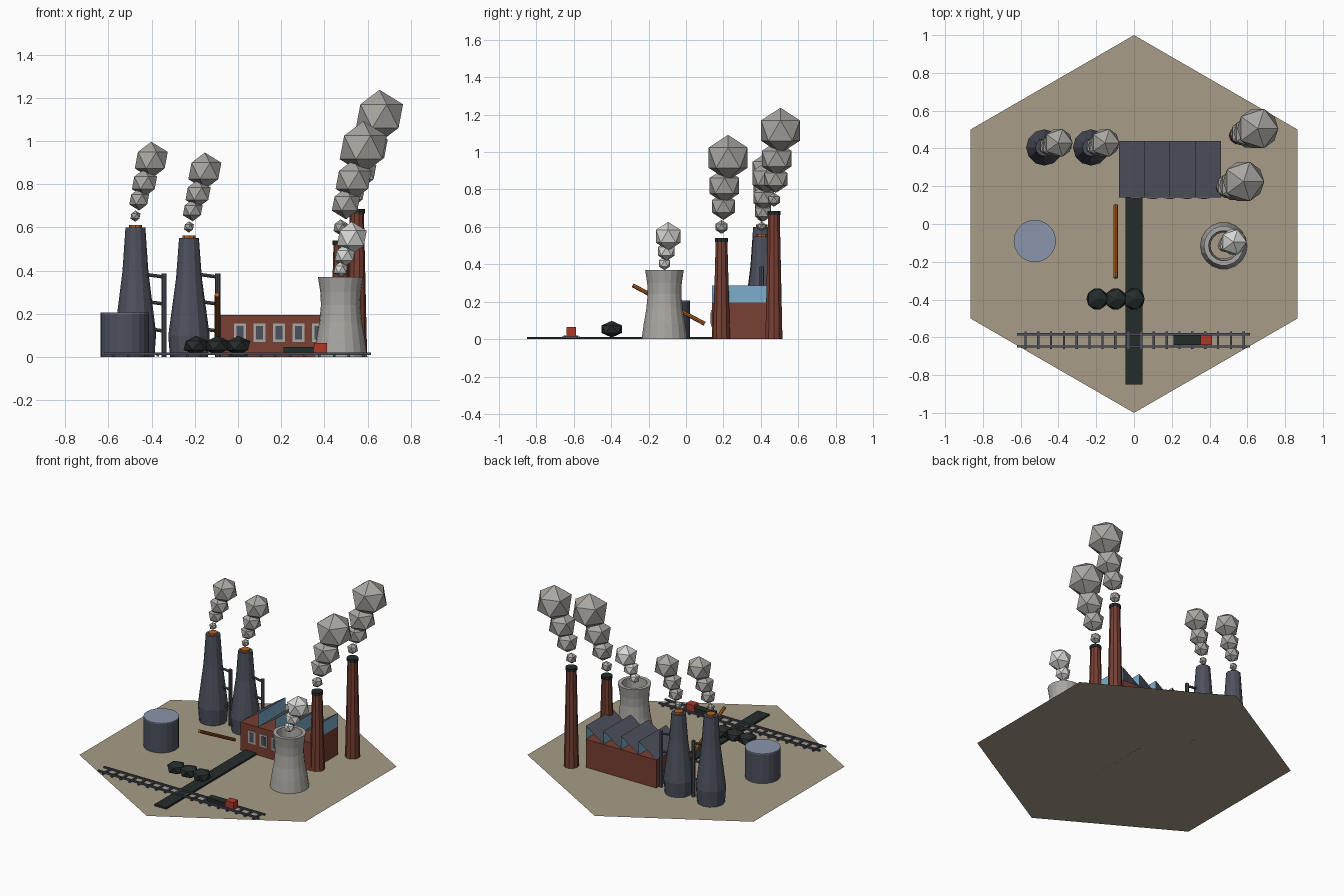
import bpy, bmesh, math
from mathutils import Vector

cube = bpy.data.objects.get("Cube")
if cube:
    bpy.data.objects.remove(cube, do_unlink=True)


def material(name, r, g, b):
    m = bpy.data.materials.new(name)
    m.use_nodes = True
    m.diffuse_color = (r, g, b, 1)
    m.node_tree.nodes["Principled BSDF"].inputs["Base Color"].default_value = (r, g, b, 1)
    return m


SAND = material("sand", .39, .335, .245)
SLATE = material("slate steel", .075, .083, .11)
BRICK = material("brick red", .19, .05, .033)
COAL = material("coal black", .018, .025, .024)
ORANGE = material("hot orange", .45, .13, .02)
CONCRETE = material("concrete grey", .4, .385, .36)
STEAM = material("steam white", .68, .68, .67)
GLASS = material("glass blue", .2, .42, .6)
LID = material("pale steel", .25, .3, .41)
RED = material("signal red", .43, .04, .022)


def finish(name, bm, *mats):
    me = bpy.data.meshes.new(name)
    bm.to_mesh(me)
    bm.free()
    for m in mats:
        me.materials.append(m)
    ob = bpy.data.objects.new(name, me)
    bpy.context.collection.objects.link(ob)
    return ob


def box(name, mat, x0, x1, y0, y1, z0, z1):
    bm = bmesh.new()
    bmesh.ops.create_cube(bm, size=1)
    for v in bm.verts:
        v.co = (x1 if v.co.x > 0 else x0, y1 if v.co.y > 0 else y0, z1 if v.co.z > 0 else z0)
    return finish(name, bm, mat)


def lathe(name, mat, x, y, profile, sides=16, caps=True):
    """Stack of rings from (radius, height) pairs."""
    bm = bmesh.new()
    rings = []
    for r, z in profile:
        angles = [math.tau * i / sides for i in range(sides)]
        rings.append([bm.verts.new((x + r * math.cos(a), y + r * math.sin(a), z)) for a in angles])
    for low, high in zip(rings, rings[1:]):
        for i in range(sides):
            j = (i + 1) % sides
            bm.faces.new((low[i], low[j], high[j], high[i]))
    if caps:
        bm.faces.new(rings[0][::-1])
        bm.faces.new(rings[-1])
    return finish(name, bm, mat)


def tube(name, mat, a, b, r):
    a, b = Vector(a), Vector(b)
    bm = bmesh.new()
    bmesh.ops.create_cone(bm, cap_ends=True, segments=8, radius1=r, radius2=r, depth=(b - a).length)
    ob = finish(name, bm, mat)
    ob.location = (a + b) / 2
    ob.rotation_euler = (b - a).to_track_quat('Z', 'Y').to_euler()
    return ob


def ball(name, mat, centre, r, squash=1):
    bm = bmesh.new()
    bmesh.ops.create_icosphere(bm, subdivisions=1, radius=r)
    for v in bm.verts:
        v.co.z *= squash
        v.co += Vector(centre)
    return finish(name, bm, mat)


PUFFS = [(0, 0, .06, .037), (.025, .01, .17, .073), (.06, .015, .28, .093), (.105, .035, .43, .122)]


def plume(name, x, y, z, s):
    for dx, dy, dz, r in PUFFS:
        ball(name, CONCRETE, (x + dx * s, y + dy * s, z + dz * s), r * s)


# Ground plate
bm = bmesh.new()
bm.faces.new([bm.verts.new((math.sin(-i * math.pi / 3), math.cos(i * math.pi / 3), 0)) for i in range(6)])
finish("ground", bm, SAND)

# Factory hall
X0, X1, Y0, Y1, WALL = -.08, .46, .14, .44, .195
box("factory_hall", BRICK, X0, X1, Y0, Y1, 0, WALL)

# Open sawtooth roof: sloping sheets and upright glazing
bm = bmesh.new()
step = (X1 - X0) / 4
for i in range(4):
    a, b = X0 + i * step, X0 + (i + 1) * step
    for glazed, (p, q) in enumerate([((a, WALL), (b, .287)), ((b, .287), (b, WALL))]):
        corners = [(p[0], Y0, p[1]), (q[0], Y0, q[1]), (q[0], Y1, q[1]), (p[0], Y1, p[1])]
        face = bm.faces.new([bm.verts.new(c) for c in corners])
        face.material_index = glazed
finish("sawtooth_roof", bm, SLATE, GLASS)

# Front windows
for i in range(5):
    x = .01 + .09 * i
    box("window_frame", CONCRETE, x - .028, x + .028, Y0 - .005, Y0, .068, .155)
    box("window_pane", SLATE, x - .016, x + .016, Y0 - .008, Y0, .08, .143)

# Brick chimneys
for x, y, h in [(.475, .19, .54), (.55, .47, .685)]:
    lathe("brick_chimney", BRICK, x, y, [(.048, 0), (.033, h - .02)], 10)
    lathe("chimney_cap", COAL, x, y, [(.037, h - .022), (.037, h)], 10)
    plume("chimney_smoke", x, y, h, 1)

# Furnaces with side pipes
for x, h in [(-.475, .6), (-.227, .55)]:
    y = .405
    lathe("furnace", SLATE, x, y, [(.088, 0), (.096, h * .18), (.06, h * .66), (.046, h)], 12)
    lathe("furnace_glow", ORANGE, x, y, [(.03, h), (.03, h + .012)], 8)
    plume("furnace_smoke", x, y, h + .01, .7)
    px = x + .133
    tube("furnace_downpipe", SLATE, (px, y, 0), (px, y, .387), .012)
    for z in (.375, .25, .125):
        tube("furnace_crosspipe", SLATE, (x + .04, y, z + .008), (px, y, z - .005), .008)

# Cooling tower with open, thick rim
lathe("cooling_tower", CONCRETE, .475, -.115,
      [(.124, 0), (.113, .08), (.099, .16), (.091, .24), (.094, .3), (.105, .37),
       (.08, .37), (.07, .25), (.09, .02)], 18, caps=False)
for x, y, z, r in [(.475, -.115, .405, .036), (.495, -.105, .47, .052), (.527, -.095, .55, .077)]:
    ball("tower_steam", STEAM, (x, y, z), r)

# Storage tank
lathe("storage_tank", SLATE, -.525, -.09, [(.112, 0), (.112, .2)], 20)
lathe("tank_lid", LID, -.525, -.09, [(.112, .2), (.112, .206)], 20)

# Coal belt, coal heaps and loading arm
box("coal_belt", COAL, -.045, .045, -.85, Y0, 0, .012)
for x in (-.195, -.097, 0):
    ball("coal_heap", COAL, (x, -.397, .053), .064, .7)
tube("loading_arm", ORANGE, (-.097, -.285, .288), (-.097, .1, .082), .011)

# Railway
for y in (-.583, -.648):
    box("rail", SLATE, -.62, .615, y - .006, y + .006, .01, .02)
for i in range(18):
    x = -.575 + .068 * i
    box("sleeper", SLATE, x - .006, x + .006, -.662, -.568, .002, .013)

# Train
box("coal_wagon", COAL, .21, .352, -.64, -.588, .012, .046)
box("locomotive", RED, .352, .412, -.64, -.588, .012, .064)
